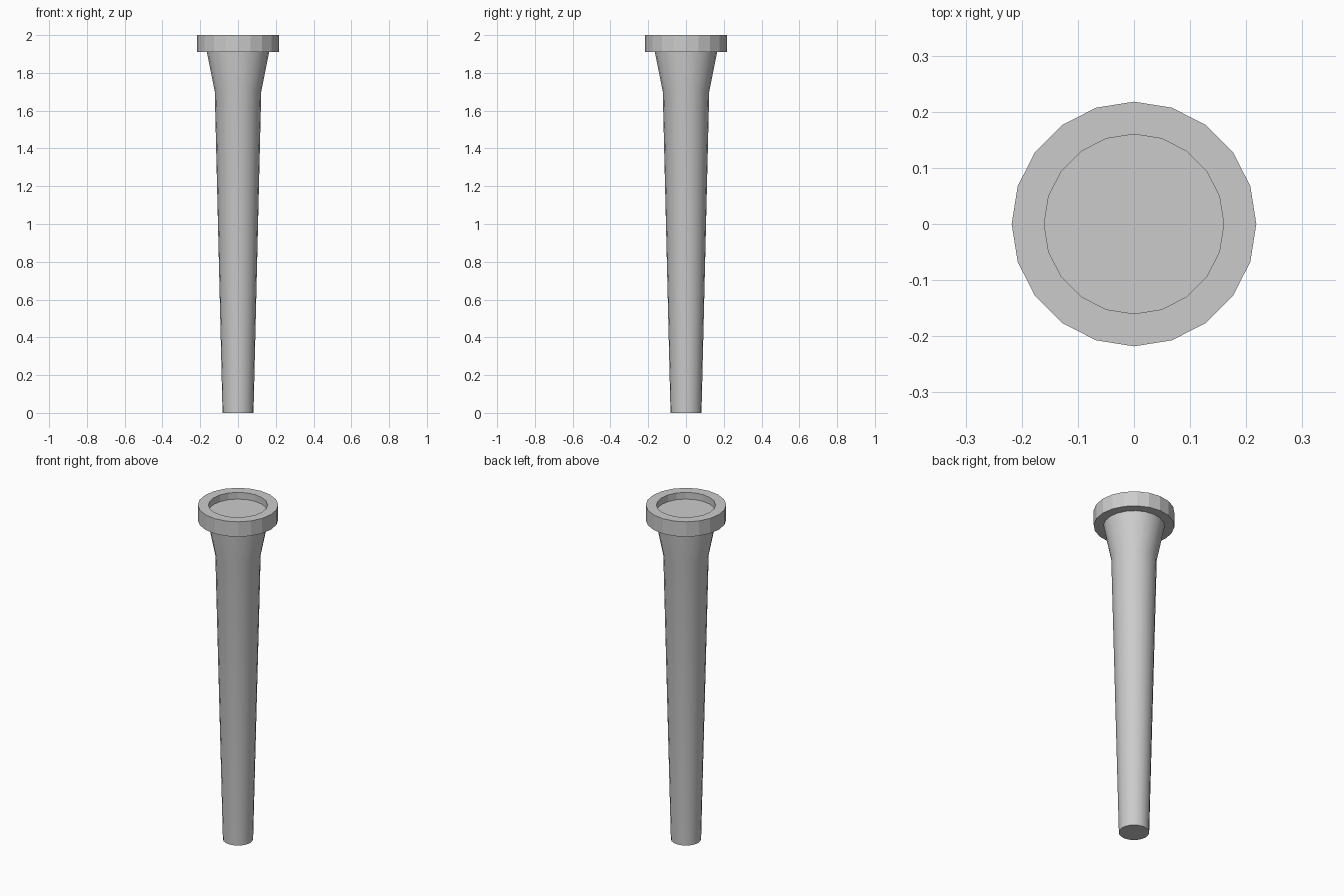
import bpy, bmesh, math

cube = bpy.data.objects.get("Cube")
if cube:
    bpy.data.objects.remove(cube, do_unlink=True)

SIDES = 20

grey = bpy.data.materials.new("plain_grey")
grey.use_nodes = True
colour = (0.6, 0.6, 0.6, 1)
grey.diffuse_color = colour
grey.node_tree.nodes["Principled BSDF"].inputs["Base Color"].default_value = colour


def lathe(name, profile, closed=False):
    """Revolve (radius, height) points round z; open profiles get end caps."""
    bm = bmesh.new()
    rings = []
    for r, z in profile:
        angles = [math.tau * i / SIDES for i in range(SIDES)]
        rings.append([bm.verts.new((r * math.cos(a), r * math.sin(a), z)) for a in angles])
    pairs = list(zip(rings, rings[1:]))
    if closed:
        pairs.append((rings[-1], rings[0]))
    else:
        bm.faces.new(rings[0])
        bm.faces.new(rings[-1])
    for low, high in pairs:
        for i in range(SIDES):
            j = (i + 1) % SIDES
            bm.faces.new((low[i], low[j], high[j], high[i]))
    bmesh.ops.recalc_face_normals(bm, faces=bm.faces)
    mesh = bpy.data.meshes.new(name)
    bm.to_mesh(mesh)
    bm.free()
    mesh.materials.append(grey)
    obj = bpy.data.objects.new(name, mesh)
    bpy.context.collection.objects.link(obj)
    return obj


# Tapered shaft flaring out under the rim; its cap is the recess floor
shaft = lathe("shaft", [(0.082, 0), (0.123, 1.7), (0.165, 1.91), (0.165, 1.96)])
bpy.ops.object.select_all(action="DESELECT")
shaft.select_set(True)
bpy.context.view_layer.objects.active = shaft
bpy.ops.object.shade_smooth_by_angle(angle=math.radians(30))

# Faceted rim ring with an open centre
lathe("rim", [(0.16, 1.91), (0.218, 1.91), (0.218, 2), (0.16, 2)], closed=True)
